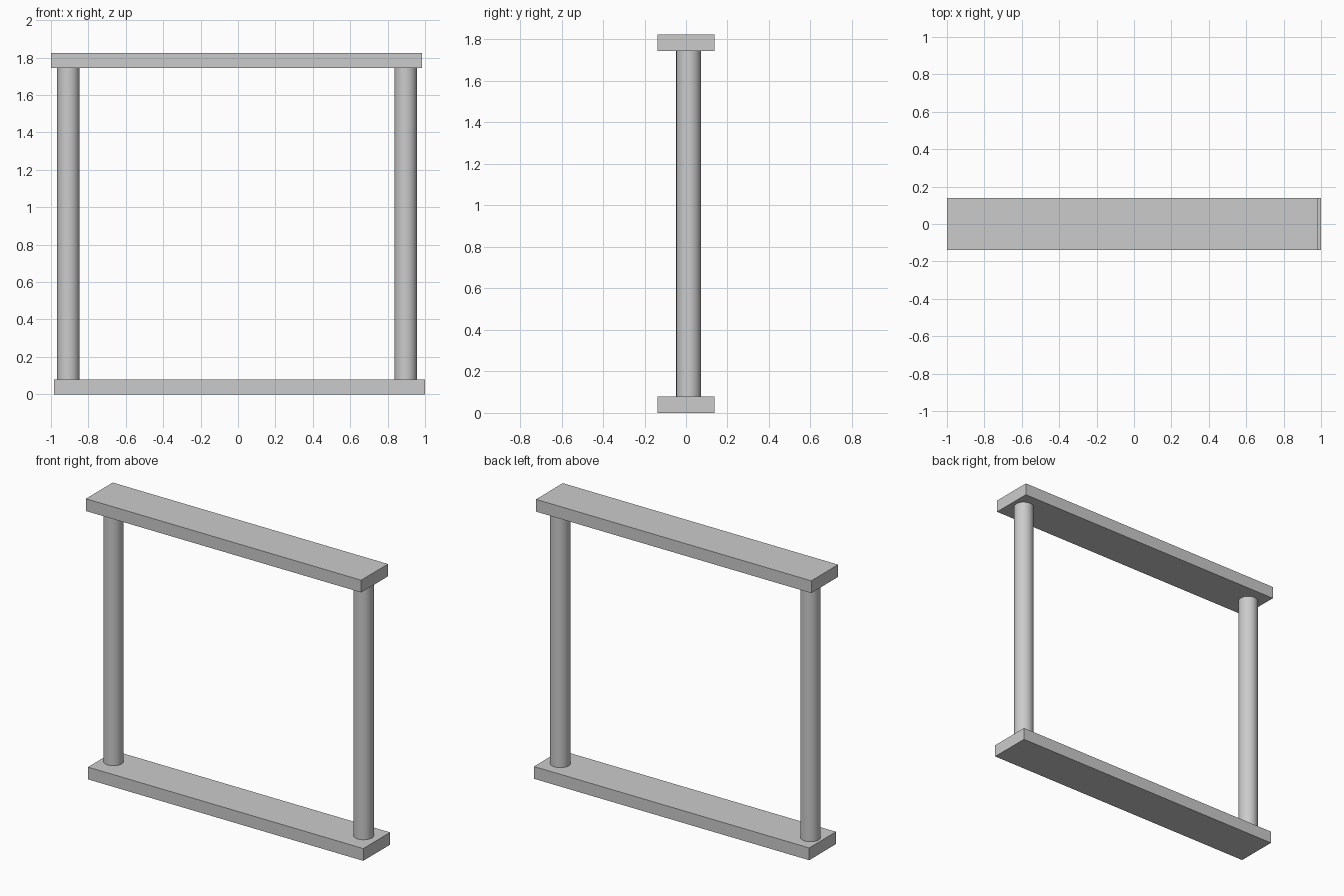
import bpy

if "Cube" in bpy.data.objects:
    bpy.data.objects.remove(bpy.data.objects["Cube"])


def plank(name, x0, x1, z0, z1, half_depth=0.138):
    bpy.ops.mesh.primitive_cube_add(size=1, location=((x0 + x1) / 2, 0, (z0 + z1) / 2))
    ob = bpy.context.object
    ob.name = name
    ob.scale = (x1 - x0, 2 * half_depth, z1 - z0)
    bpy.ops.object.transform_apply(location=False, rotation=False, scale=True)


def post(name, x, z0, z1, y=0.013, radius=0.06):
    bpy.ops.mesh.primitive_cylinder_add(vertices=48, radius=radius, depth=z1 - z0,
                                        location=(x, y, (z0 + z1) / 2))
    bpy.context.object.name = name
    bpy.ops.object.shade_smooth_by_angle()


# Horizontal planks, slightly offset from one another
plank("bottom_plank", -0.985, 1.0, 0.0, 0.08)
plank("top_plank", -1.0, 0.985, 1.745, 1.825)

# Round uprights between the planks
post("left_post", -0.907, 0.08, 1.745)
post("right_post", 0.897, 0.08, 1.745)
